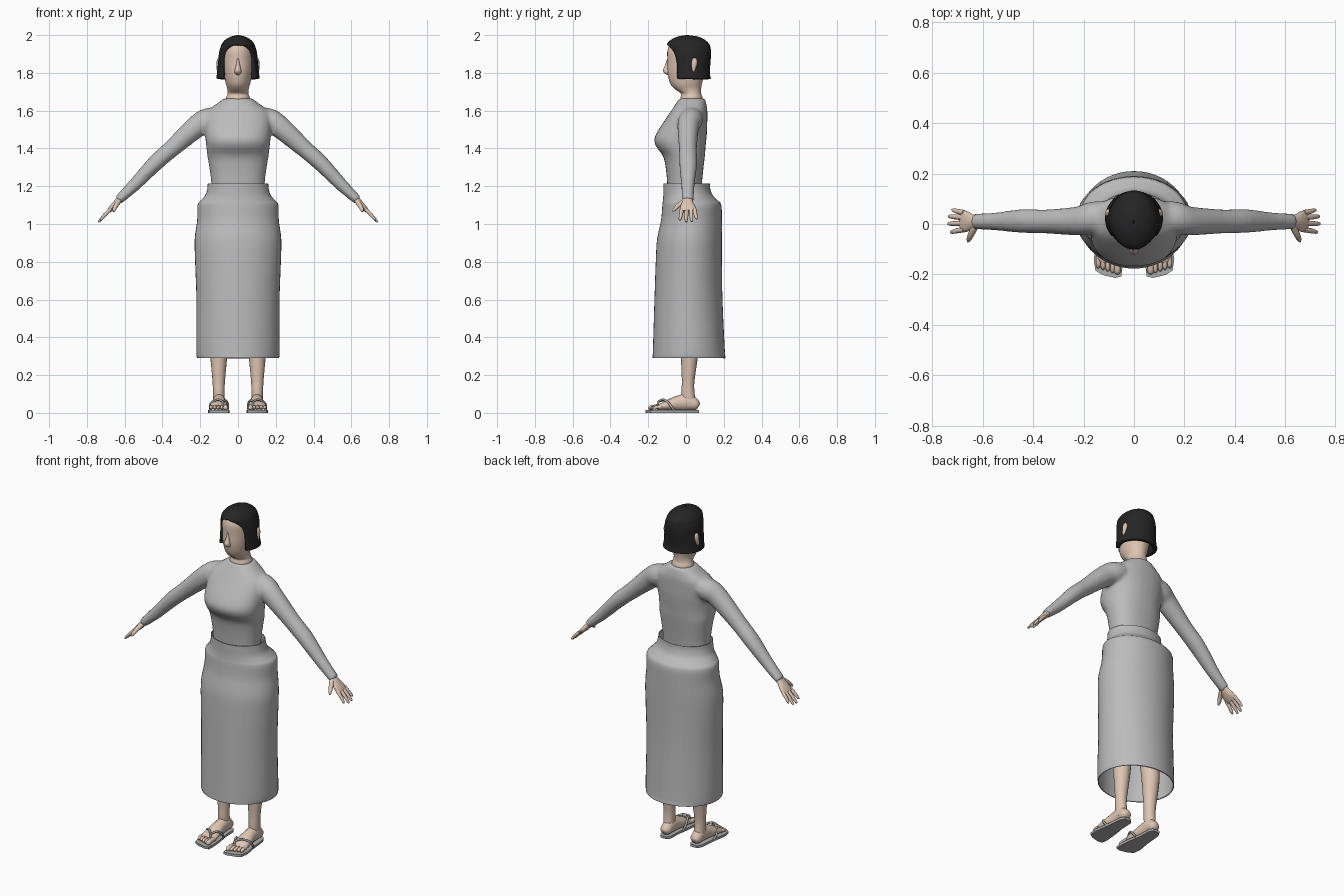
import bpy, bmesh, math
from mathutils import Vector

if "Cube" in bpy.data.objects:
    bpy.data.objects.remove(bpy.data.objects["Cube"])


def material(name, color):
    m = bpy.data.materials.new(name)
    m.use_nodes = True
    m.diffuse_color = (*color, 1)
    m.node_tree.nodes["Principled BSDF"].inputs["Base Color"].default_value = (*color, 1)
    return m


SKIN = material("skin", (0.73, 0.56, 0.45))
CLOTH = material("grey cloth", (0.5, 0.5, 0.5))
HAIR = material("black hair", (0.018, 0.018, 0.018))
SANDAL = material("sandal grey", (0.42, 0.42, 0.42))


def resample(rows, k=4):
    """Catmull-Rom interpolation of rows of numbers."""
    out = []
    for i in range(len(rows) - 1):
        a, b, c, d = (rows[max(0, min(len(rows) - 1, i + o))] for o in (-1, 0, 1, 2))
        for j in range(k):
            t = j / k
            out.append([0.5 * (2 * q + (r - p) * t + (2 * p - 5 * q + 4 * r - s) * t * t
                               + (3 * q - p - 3 * r + s) * t ** 3)
                        for p, q, r, s in zip(a, b, c, d)])
    return out + [list(rows[-1])]


def bridge(bm, rings, closed=True, cap=True):
    loops = [[bm.verts.new(p) for p in ring] for ring in rings]
    n = len(loops[0])
    for lo, hi in zip(loops, loops[1:]):
        for i in range(n if closed else n - 1):
            j = (i + 1) % n
            bm.faces.new((lo[i], lo[j], hi[j], hi[i]))
    if cap:
        bm.faces.new(loops[0][::-1])
        bm.faces.new(loops[-1])


def power(v, p):
    return math.copysign(abs(v) ** p, v)


def column(bm, rows, x=0, n=32, p=1.0, cap=True, k=4):
    """Upright loft; each row is height, half width, front y, back y."""
    rings = []
    for z, hw, yf, yb in resample(rows, k):
        ring = []
        for i in range(n):
            a = math.tau * i / n
            ring.append((x + hw * power(math.sin(a), p),
                         (yf + yb) / 2 - (yb - yf) / 2 * power(math.cos(a), p), z))
        rings.append(ring)
    bridge(bm, rings, cap=cap)


def tube(bm, rows, side=(0, 1, 0), n=16, k=3, p=1.0, flip=1):
    """Loft along a path; each row is x, y, z, half width along side, half thickness."""
    rows = resample(rows, k)
    pts = [Vector(r[:3]) for r in rows]
    rings = []
    for i, r in enumerate(rows):
        d = (pts[min(i + 1, len(pts) - 1)] - pts[max(i - 1, 0)]).normalized()
        s = Vector(side)
        s = (s - d * s.dot(d)).normalized()
        u = d.cross(s)
        ring = []
        for j in range(n):
            a = math.tau * j / n
            v = pts[i] + s * r[3] * power(math.cos(a), p) + u * r[4] * power(math.sin(a), p)
            ring.append((v.x * flip, v.y, v.z))
        rings.append(ring)
    bridge(bm, rings)


def finish(bm, name, mat, mirror=False, angle=50):
    bmesh.ops.recalc_face_normals(bm, faces=bm.faces[:])
    me = bpy.data.meshes.new(name)
    bm.to_mesh(me)
    bm.free()
    me.materials.append(mat)
    ob = bpy.data.objects.new(name, me)
    bpy.context.collection.objects.link(ob)
    for o in bpy.context.selected_objects:
        o.select_set(False)
    ob.select_set(True)
    bpy.context.view_layer.objects.active = ob
    bpy.ops.object.shade_smooth_by_angle(angle=math.radians(angle))
    if mirror:
        ob.modifiers.new("mirror", 'MIRROR')
    return ob


# Shirt: torso and sleeves fused into one smooth skin
bm = bmesh.new()
column(bm, [(1.13, .14, -.095, .08), (1.22, .142, -.1, .085), (1.3, .152, -.108, .093),
            (1.36, .162, -.122, .1), (1.41, .168, -.158, .104), (1.45, .172, -.168, .108),
            (1.5, .175, -.145, .112), (1.56, .175, -.105, .113), (1.6, .16, -.078, .113),
            (1.635, .115, -.055, .108), (1.665, .075, -.035, .1)], p=.88)
for flip in (1, -1):
    tube(bm, [(.1, .03, 1.56, .06, .055), (.16, .025, 1.55, .065, .064),
              (.22, .012, 1.515, .058, .06), (.35, .01, 1.4, .048, .047),
              (.44, .012, 1.32, .048, .043), (.55, .01, 1.205, .036, .034),
              (.635, .01, 1.125, .031, .025)], flip=flip)
shirt = finish(bm, "shirt", CLOTH)
remesh = shirt.modifiers.new("fuse", 'REMESH')
remesh.mode = 'VOXEL'
remesh.voxel_size = .01
remesh.use_smooth_shade = True
soft = shirt.modifiers.new("soften", 'SMOOTH')
soft.factor, soft.iterations = .5, 5

# Skirt: open shell with raised waistband
bm = bmesh.new()
column(bm, [(.29, .217, -.177, .21), (.34, .221, -.175, .205), (.6, .22, -.167, .193),
            (.8, .227, -.16, .19), (.92, .229, -.153, .19), (1.02, .216, -.132, .19),
            (1.1, .214, -.125, .187), (1.125, .196, -.122, .168), (1.155, .172, -.12, .14),
            (1.19, .162, -.12, .128), (1.215, .16, -.12, .126)], n=48, cap=False)
skirt = finish(bm, "skirt", CLOTH)
skirt.modifiers.new("cloth_thickness", 'SOLIDIFY').thickness = .005

# Head, neck and nose
bm = bmesh.new()
column(bm, [(1.61, .06, -.03, .085), (1.665, .063, -.03, .088), (1.69, .055, -.026, .08),
            (1.715, .056, -.06, .08), (1.745, .065, -.084, .085), (1.8, .075, -.098, .1),
            (1.86, .082, -.098, .112), (1.92, .08, -.098, .11), (1.96, .06, -.075, .085),
            (1.98, .025, -.02, .04)])
finish(bm, "head", SKIN)
bm = bmesh.new()
column(bm, [(1.79, .008, -.1, -.085), (1.8, .018, -.116, -.08), (1.815, .017, -.122, -.08),
            (1.84, .011, -.111, -.08), (1.875, .005, -.1, -.08)], n=12)
finish(bm, "nose", SKIN)

# Ears
bm = bmesh.new()
column(bm, [(1.8, .004, .035, .045), (1.815, .012, .03, .05), (1.85, .014, .028, .06),
            (1.87, .01, .032, .058), (1.88, .003, .04, .05)], x=.1, n=12)
finish(bm, "ears", SKIN, mirror=True)

# Bobbed hair: arcs that leave the face open, closing over the crown
bm = bmesh.new()
rings = []
for z, hw, yf, yb, gap in resample([
        (1.77, .115, -.088, .132, 50), (1.8, .111, -.088, .126, 52), (1.86, .105, -.092, .13, 52),
        (1.91, .1, -.098, .133, 45), (1.94, .091, -.102, .128, 28), (1.955, .085, -.1, .122, 0),
        (1.975, .068, -.08, .1, 0), (1.992, .038, -.045, .065, 0), (2, .004, 0, .01, 0)], 3):
    g = math.radians(max(gap, 0))
    arc = [g + (math.tau - 2 * g) * i / 40 for i in range(41)]
    rings.append([(hw * math.sin(a), (yf + yb) / 2 - (yb - yf) / 2 * math.cos(a), z) for a in arc])
bridge(bm, rings, closed=False, cap=False)
bmesh.ops.remove_doubles(bm, verts=bm.verts[:], dist=.0002)
hair = finish(bm, "hair", HAIR)
hair.modifiers.new("hair_thickness", 'SOLIDIFY').thickness = .022

# Hands: palm, four fingers and thumb
bm = bmesh.new()
tube(bm, [(.61, .01, 1.148, .024, .018), (.64, .008, 1.115, .03, .017),
          (.665, .01, 1.088, .042, .015), (.685, .012, 1.068, .04, .01)])
for y, spread, reach in ((-.022, -.01, .042), (.003, -.002, .052), (.026, .004, .05), (.045, .01, .036)):
    tube(bm, [(.675, y, 1.078, .011, .01), (.683 + reach / 2, y + spread / 2, 1.07 - reach / 2, .01, .009),
              (.683 + reach, y + spread, 1.066 - reach, .007, .006),
              (.685 + reach, y + spread, 1.063 - reach, .002, .002)], n=10)
tube(bm, [(.63, -.008, 1.122, .014, .014), (.645, -.038, 1.1, .013, .012),
          (.655, -.06, 1.078, .01, .009), (.659, -.07, 1.066, .004, .004)], side=(1, 0, 0), n=10)
finish(bm, "hands", SKIN, mirror=True)

# Legs
bm = bmesh.new()
column(bm, [(.04, .03, -.02, .055), (.11, .031, -.024, .045), (.17, .033, -.022, .045),
            (.29, .044, -.027, .062), (.38, .05, -.035, .07), (.5, .052, -.05, .055),
            (.85, .075, -.075, .085)], x=.102, n=20)
finish(bm, "legs", SKIN, mirror=True)

# Feet with toes
bm = bmesh.new()
tube(bm, [(.1, .067, .034, .014, .016), (.1, .055, .04, .03, .028), (.1, .015, .056, .034, .044),
          (.1, -.03, .053, .036, .042), (.101, -.075, .045, .043, .033),
          (.102, -.12, .035, .048, .022), (.103, -.15, .028, .045, .013)], side=(1, 0, 0))
for i in range(5):
    x, tip, r = .066 + .019 * i, -.2 + .006 * i, .013 if i == 0 else .009
    tube(bm, [(x, -.13, .03, r, r), (x, (tip - .13) / 2, .031, r, r),
              (x, tip + .01, .026, r, r), (x, tip, .024, r / 3, r / 3)], side=(1, 0, 0), n=10)
finish(bm, "feet", SKIN, mirror=True)

# Sandal soles
bm = bmesh.new()
outline = [(.08, .07), (.066, .05), (.064, -.02), (.052, -.1), (.046, -.17), (.05, -.208),
           (.075, -.214), (.125, -.202), (.153, -.185), (.16, -.14), (.147, -.06),
           (.138, .04), (.122, .07)]
face = bm.faces.new([bm.verts.new((x, y, 0)) for x, y in outline])
top = bmesh.ops.extrude_face_region(bm, geom=[face])["geom"]
bmesh.ops.translate(bm, vec=(0, 0, .014), verts=[v for v in top if isinstance(v, bmesh.types.BMVert)])
finish(bm, "sandal_soles", SANDAL, mirror=True, angle=30)

# Sandal thongs: post between the toes and two straps
bm = bmesh.new()
knot = (.08, -.145, .061)
for path in ([(.078, -.158, .012), knot], [knot, (.065, -.11, .066), (.052, -.075, .04), (.058, -.055, .01)],
             [knot, (.108, -.12, .07), (.14, -.095, .055), (.149, -.075, .03), (.143, -.06, .01)]):
    tube(bm, [(*q, .006, .006) for q in path], side=(.3, .9, .3), n=8, k=5)
finish(bm, "sandal_straps", SANDAL, mirror=True)
